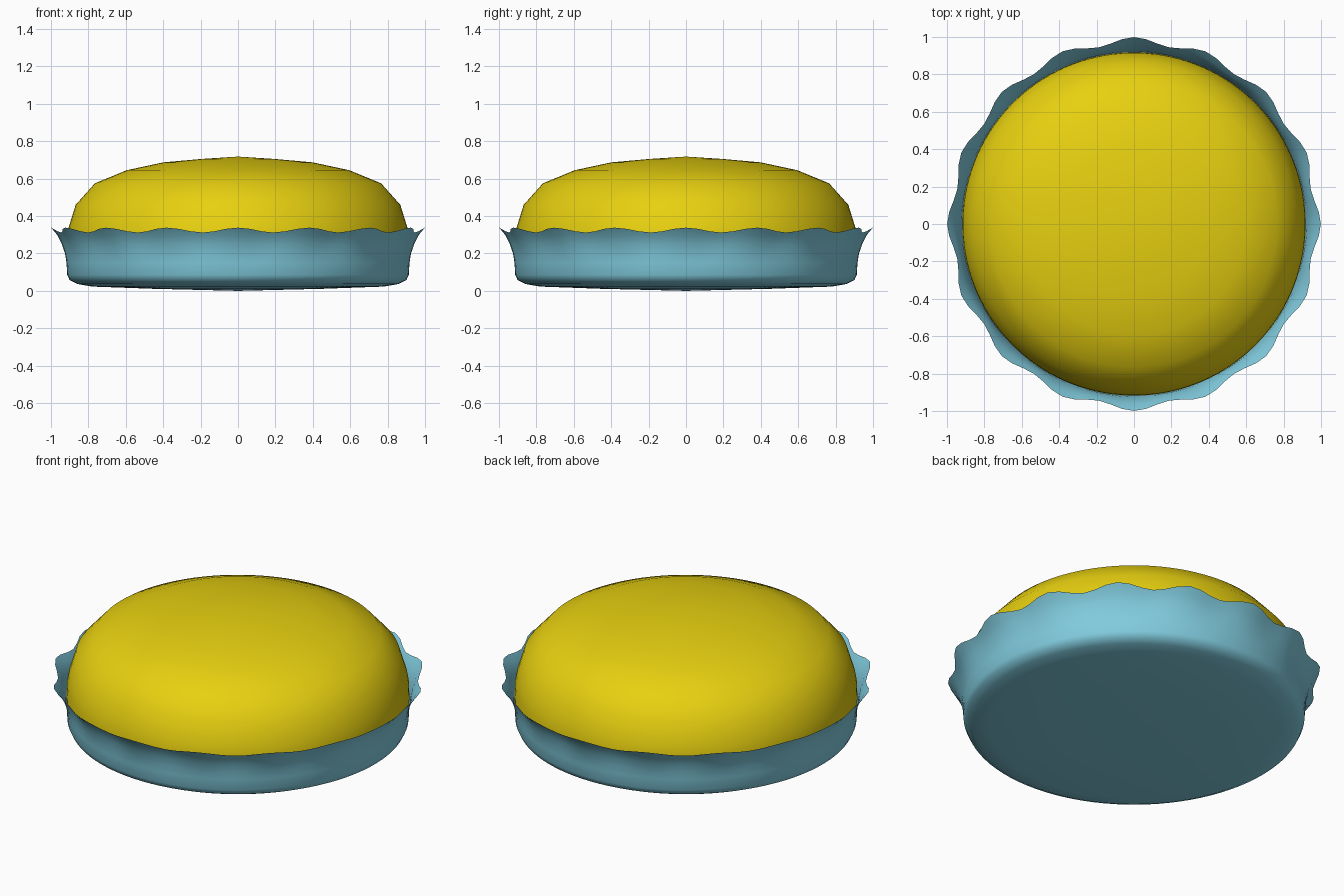
import bpy, bmesh, math

if "Cube" in bpy.data.objects:
    bpy.data.objects.remove(bpy.data.objects["Cube"])

SEGMENTS = 96
WAVES = 16


def material(name, color):
    mat = bpy.data.materials.new(name)
    mat.diffuse_color = color
    mat.use_nodes = True
    mat.node_tree.nodes["Principled BSDF"].inputs["Base Color"].default_value = mat.diffuse_color
    return mat


def lathe(name, profile, mat):
    """Spin (radius, z, radial wave, vertical wave) points; radius 0 makes a pole."""
    bm = bmesh.new()
    rings = []
    for r, z, wr, wz in profile:
        if r == 0:
            rings.append([bm.verts.new((0, 0, z))] * SEGMENTS)
            continue
        ring = []
        for i in range(SEGMENTS):
            a = 2 * math.pi * i / SEGMENTS
            w = math.cos(WAVES * a)
            rr = r + wr * w
            ring.append(bm.verts.new((rr * math.cos(a), rr * math.sin(a), z + wz * w)))
        rings.append(ring)
    for low, high in zip(rings, rings[1:]):
        for i in range(SEGMENTS):
            j = (i + 1) % SEGMENTS
            corners = dict.fromkeys((low[i], low[j], high[j], high[i]))
            bm.faces.new(list(corners))
    bmesh.ops.recalc_face_normals(bm, faces=bm.faces)
    mesh = bpy.data.meshes.new(name)
    bm.to_mesh(mesh)
    bm.free()
    mesh.materials.append(mat)
    obj = bpy.data.objects.new(name, mesh)
    bpy.context.collection.objects.link(obj)
    bpy.ops.object.select_all(action='DESELECT')
    obj.select_set(True)
    bpy.context.view_layer.objects.active = obj
    bpy.ops.object.shade_smooth_by_angle(angle=math.radians(60))
    return obj


# Dish with fluted, flared rim
lathe("pie_dish", [
    (0, 0, 0, 0), (0.45, 0.011, 0, 0), (0.78, 0.023, 0, 0),
    (0.86, 0.037, 0, 0), (0.9, 0.057, 0, 0), (0.913, 0.085, 0, 0),
    (0.917, 0.15, 0, 0), (0.923, 0.2, 0.002, 0), (0.937, 0.25, 0.006, 0.003),
    (0.955, 0.29, 0.011, 0.008), (0.981, 0.325, 0.018, 0.013),
], material("dish_blue", (0.22, 0.6, 0.73, 1)))

# Domed crust
lathe("pie_crust", [
    (0.918, 0.21, 0, 0), (0.915, 0.29, 0, 0), (0.905, 0.34, 0, 0),
    (0.868, 0.46, 0, 0), (0.765, 0.575, 0, 0), (0.595, 0.645, 0, 0),
    (0.4, 0.687, 0, 0), (0.2, 0.705, 0, 0), (0, 0.718, 0, 0),
], material("crust_yellow", (0.8, 0.63, 0.005, 1)))
